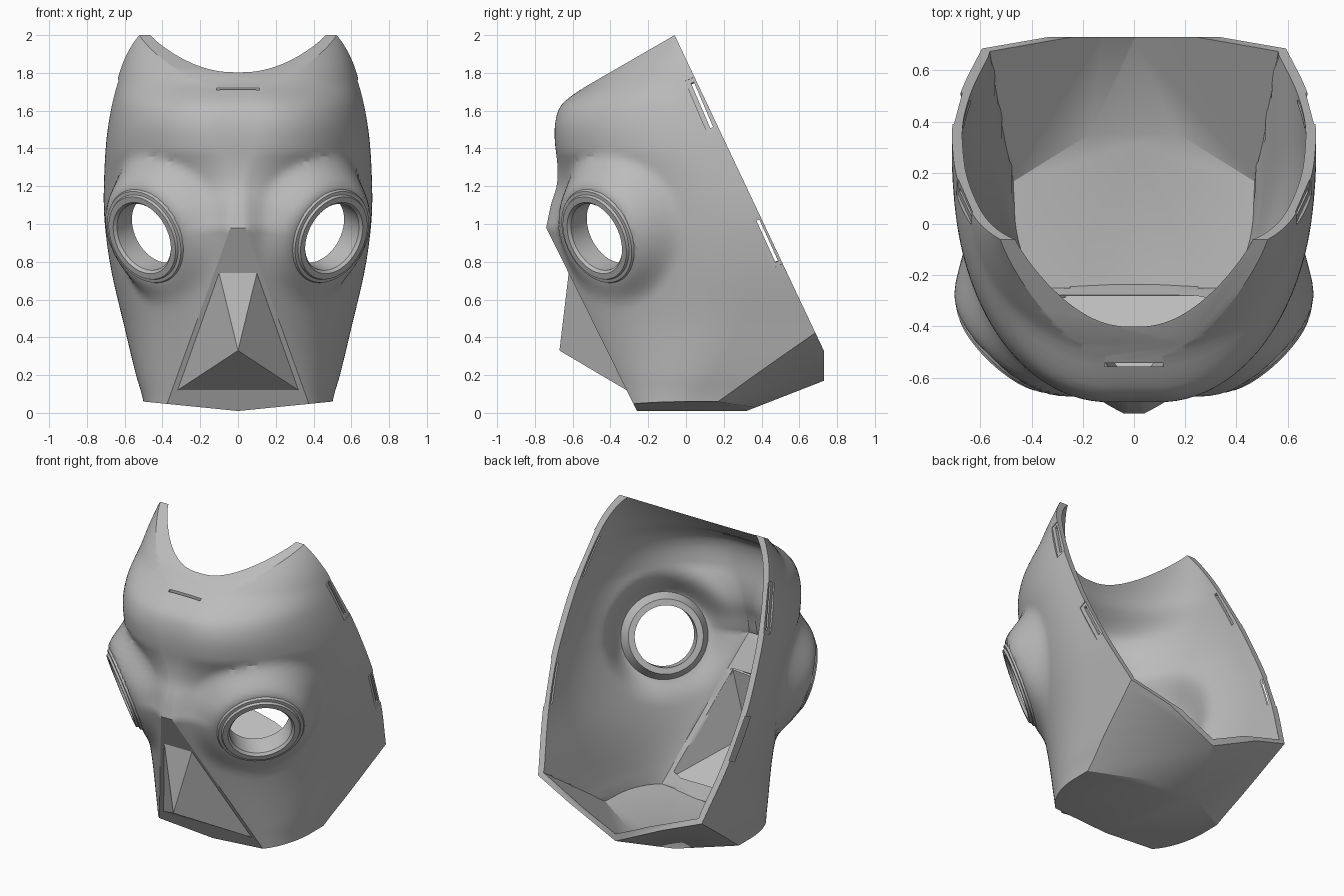
import bpy, bmesh, math
from mathutils import Vector, Matrix

cube = bpy.data.objects.get("Cube")
if cube:
    bpy.data.objects.remove(cube)

grey = bpy.data.materials.new("matte grey")
grey.use_nodes = True
grey.diffuse_color = (0.5, 0.5, 0.5, 1)
grey.node_tree.nodes["Principled BSDF"].inputs["Base Color"].default_value = (0.5, 0.5, 0.5, 1)


def make(name, bm):
    bmesh.ops.recalc_face_normals(bm, faces=bm.faces)
    mesh = bpy.data.meshes.new(name)
    bm.to_mesh(mesh)
    bm.free()
    mesh.materials.append(grey)
    ob = bpy.data.objects.new(name, mesh)
    bpy.context.collection.objects.link(ob)
    return ob


def activate(ob):
    bpy.ops.object.select_all(action='DESELECT')
    ob.select_set(True)
    bpy.context.view_layer.objects.active = ob


def boolean(ob, cutter, operation='DIFFERENCE'):
    mod = ob.modifiers.new("cut", 'BOOLEAN')
    mod.operation, mod.solver, mod.object = operation, 'EXACT', cutter
    activate(ob)
    bpy.ops.object.modifier_apply(modifier=mod.name)
    bpy.data.objects.remove(cutter)


def box(centre, axes, size):
    rot = Matrix(axes).transposed().to_4x4()
    bm = bmesh.new()
    bmesh.ops.create_cube(bm, size=1, matrix=Matrix.Translation(centre) @ rot @ Matrix.Diagonal((*size, 1)))
    return make("cutter", bm)


def half_space(point, normal):
    n = Vector(normal).normalized()
    across = Vector((1, 0, 0)).cross(n).normalized()
    return box(Vector(point) + n * 2, (Vector((1, 0, 0)), across, n), (4, 4, 4))


def lathe(name, profile, centre, axis, steps=64):
    # profile holds (radius, height along axis) pairs of a closed ring
    rot = Vector(axis).to_track_quat('Z', 'Y').to_matrix().to_4x4()
    mat = Matrix.Translation(centre) @ rot
    bm = bmesh.new()
    rings = []
    for i in range(steps):
        a = math.tau * i / steps
        rings.append([bm.verts.new(mat @ Vector((r * math.cos(a), r * math.sin(a), h))) for r, h in profile])
    for i in range(steps):
        p, q = rings[i], rings[(i + 1) % steps]
        for j in range(len(profile)):
            k = (j + 1) % len(profile)
            bm.faces.new((p[j], p[k], q[k], q[j]))
    return make(name, bm)


def spline(keys, z):
    # smooth interpolation through (z, value) keys
    z = min(max(z, keys[0][0]), keys[-1][0])
    i = max(k for k in range(len(keys) - 1) if keys[k][0] <= z)

    def slope(k):
        a, b = keys[max(k - 1, 0)], keys[min(k + 1, len(keys) - 1)]
        return (b[1] - a[1]) / (b[0] - a[0])
    (z0, v0), (z1, v1) = keys[i], keys[i + 1]
    h = z1 - z0
    t = (z - z0) / h
    return (v0 * (1 + 2 * t) * (1 - t) ** 2 + v1 * t * t * (3 - 2 * t)
            + h * t * (1 - t) * (slope(i) * (1 - t) - slope(i + 1) * t))


# Profiles by height: side width, front line, flat front width, widest depth
WIDTH = [(-.02, .485), (.1, .51), (.2, .54), (.45, .6), (.75, .67), (1, .705),
         (1.2, .71), (1.5, .69), (1.8, .63), (2, .56), (2.06, .53)]
FRONT = [(.98, -.74), (1.1, -.715), (1.2, -.685), (1.3, -.68), (1.45, -.695), (1.55, -.69),
         (1.63, -.66), (1.69, -.59), (1.74, -.515), (1.81, -.45), (2.06, -.2)]
FLAT = [(.98, .04), (1.2, .035), (1.4, .08), (1.55, .1), (1.8, .03), (2.06, .02)]
DEPTH = [(-.02, 0), (.5, .3), (1, .3), (1.4, .15), (1.8, .08), (2.06, .05)]
TIP = .98


def plate_y(z):
    return -.74 + (TIP - z) * .495


def section(z):
    front = plate_y(z) if z <= TIP else spline(FRONT, z)
    flat = .04 + .36 * (TIP - z) if z <= TIP else spline(FLAT, z)
    crease = .5 * min(max((1.38 - z) / .35, 0), 1)
    return front, flat, spline(WIDTH, z), spline(DEPTH, z), crease


def cheek(z, t):
    front, flat, w, depth, a0 = section(z)
    a = a0 + (math.pi / 2 - a0) * t
    x = flat + (w - flat) * (math.sin(a) - math.sin(a0)) / (1 - math.sin(a0))
    return Vector((x, depth + (front - depth) * math.cos(a) / math.cos(a0), z))


EYE = Vector((.49, -.465, .935))
EYE_AXIS = Vector((.64, -.68, -.33)).normalized()


def socket(p):
    # swell the face out to the flat seat of the eye ring
    d = p - EYE
    t = d.dot(EYE_AXIS)
    r = (d - EYE_AXIS * t).length
    s = min(max((.42 - r) / .16, 0), 1)
    if abs(t) > .3:
        return p
    return p - EYE_AXIS * t * s * s * (3 - 2 * s)


# Closed outer form, lofted from horizontal sections
bm = bmesh.new()
rows = []
levels = [-.02 + (TIP + .02) * i / 36 for i in range(36)] + [TIP + (2.06 - TIP) * i / 40 for i in range(41)]
for z in levels:
    front, flat, w, depth, _ = section(z)
    half = [Vector((flat * i / 3, front, z)) for i in range(1, 3)]
    half += [socket(cheek(z, i / 40)) for i in range(41)]
    half += [Vector((w, depth + (.95 - depth) * i / 6, z)) for i in range(1, 7)]
    mirrored = [Vector((-p.x, p.y, p.z)) for p in reversed(half)]
    rows.append([bm.verts.new(p) for p in mirrored + [Vector((0, front, z))] + half])
for a, b in zip(rows, rows[1:]):
    n = len(a)
    for i in range(n):
        j = (i + 1) % n
        bm.faces.new((a[i], a[j], b[j], b[i]))
bm.faces.new(rows[0])
bm.faces.new(rows[-1])
# Underside facets: chin floor, rising floor and the two jaw slopes
for point, slope_x, slope_y in (((0, 0, .01), .1, 0), ((0, 0, .01), -.1, 0), ((0, .73, .17), 0, .39),
                                ((0, .73, .17), .475, .62), ((0, .73, .17), -.475, .62)):
    cut = bmesh.ops.bisect_plane(bm, geom=bm.verts[:] + bm.edges[:] + bm.faces[:], dist=1e-5,
                                 plane_co=point, plane_no=(-slope_x, -slope_y, 1), clear_inner=True)
    bmesh.ops.edgenet_fill(bm, edges=[e for e in cut["geom_cut"] if isinstance(e, bmesh.types.BMEdge) and e.is_boundary])
mask = make("mask_shell", bm)

# Faceted beak on the flat front plate
bm = bmesh.new()
corners = [(-.1, .74), (.1, .74), (.32, .12), (-.32, .12)]
base = [bm.verts.new((x, plate_y(z), z)) for x, z in corners]
back = [bm.verts.new((x, plate_y(z) + .02, z)) for x, z in corners]
apex = bm.verts.new((0, -.67, .33))
bm.faces.new(back)
for i in range(4):
    j = (i + 1) % 4
    bm.faces.new((base[i], base[j], apex))
    bm.faces.new((base[i], back[i], back[j], base[j]))
boolean(mask, make("beak", bm), 'UNION')

# Hollow the form, then open its back and top
solid = mask.modifiers.new("wall", 'SOLIDIFY')
solid.thickness, solid.offset = .04, -1
activate(mask)
bpy.ops.object.modifier_apply(modifier=solid.name)
boolean(mask, half_space((0, -.06, 2), (0, 1.65, .78)))
boolean(mask, half_space((0, -.06, 2), (0, -.26, .45)))
boolean(mask, half_space((0, .73, .2), (0, 1, 0)))


def wall_point(y, z):
    return min((cheek(z, i / 60) for i in range(61)), key=lambda p: abs(p.y - y)) if y < section(z)[3] \
        else Vector((section(z)[2], y, z))


# Strap recesses and slots along the rim, and a slot in the forehead
for side in (-1, 1):
    for top, bottom in (((.022, 1.77), (.145, 1.49)), ((.372, 1.04), (.49, .78))):
        p, q = wall_point(*top), wall_point(*bottom)
        p.x *= side
        q.x *= side
        along = (q - p).normalized()
        out = Vector((side, 0, 0))
        out = (out - along * out.dot(along)).normalized()
        axes = (along, out, along.cross(out))
        mid = (p + q) / 2
        boolean(mask, box(mid + out * .04, axes, ((q - p).length, .09, .065)))
        boolean(mask, box(mid, axes, ((q - p).length * .85, .2, .016)))
identity = (Vector((1, 0, 0)), Vector((0, 1, 0)), Vector((0, 0, 1)))
boolean(mask, box((0, -.55, 1.7), identity, (.23, .014, .2)))

# Eye openings with stepped rings
rim = [(.187, -.11), (.187, .012), (.2, .028), (.232, .028), (.238, .014), (.256, .012), (.264, -.005), (.264, -.04), (.225, -.11)]
parts = [mask]
for side, name in ((1, "left"), (-1, "right")):
    centre = Vector((EYE.x * side, EYE.y, EYE.z))
    axis = Vector((EYE_AXIS.x * side, EYE_AXIS.y, EYE_AXIS.z))
    rot = axis.to_track_quat('Z', 'Y').to_matrix().to_4x4()
    bm = bmesh.new()
    bmesh.ops.create_cone(bm, cap_ends=True, segments=64, radius1=.2, radius2=.2, depth=.5,
                          matrix=Matrix.Translation(centre) @ rot)
    boolean(mask, make("cutter", bm))
    parts.append(lathe(name + "_eye_ring", rim, centre, axis))

for ob in parts:
    activate(ob)
    bpy.ops.object.shade_smooth_by_angle(angle=math.radians(28))
